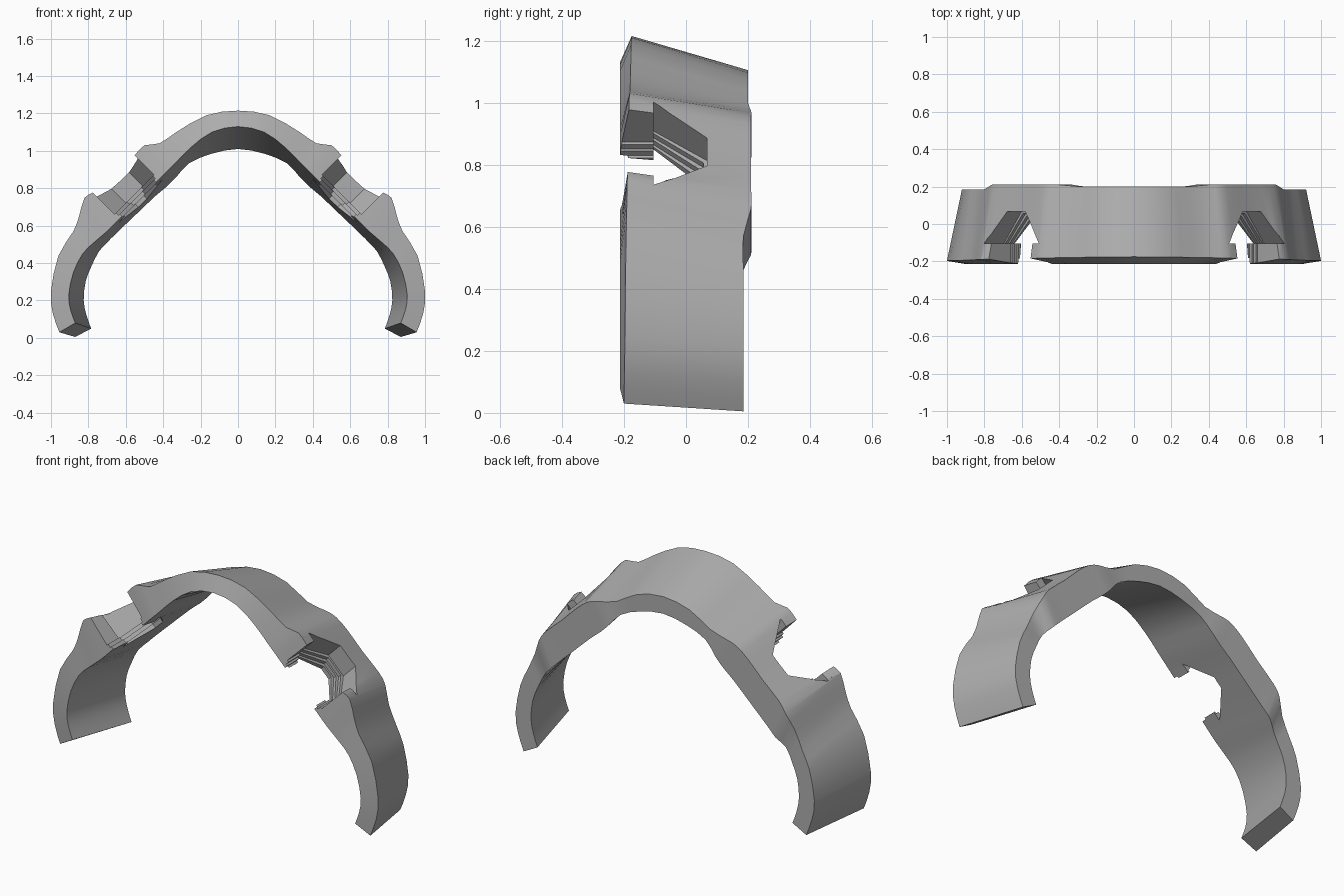
import bpy
import bmesh
from mathutils import Vector
from mathutils.geometry import normal

cube = bpy.data.objects.get("Cube")
if cube:
    bpy.data.objects.remove(cube, do_unlink=True)

grey = bpy.data.materials.new("mid grey")
grey.use_nodes = True
colour = (0.42, 0.42, 0.42, 1)
grey.diffuse_color = colour
grey.node_tree.nodes["Principled BSDF"].inputs["Base Color"].default_value = colour

# Half outlines from crown to foot, as (x, z): outer and inner rims, front and back
front_outer = [(0, 1.215), (.17, 1.19), (.33, 1.1), (.42, 1.04), (.5, 1.03),
               (.55, .98), (.66, .88), (.77, .78), (.82, .75), (.85, .65),
               (.88, .57), (.96, .44), (1, .25), (.99, .13), (.955, .03)]
front_inner = [(0, 1.13), (.14, 1.1), (.25, 1.02), (.33, .94), (.38, .89),
               (.44, .83), (.54, .73), (.64, .63), (.7, .57), (.77, .51),
               (.83, .45), (.88, .35), (.905, .23), (.895, .15), (.87, .08)]
back_outer = [(0, 1.105), (.16, 1.075), (.29, 1), (.4, .975), (.46, .955),
              (.53, .9), (.62, .81), (.72, .72), (.76, .66), (.8, .57),
              (.845, .47), (.89, .37), (.92, .21), (.905, .1), (.87, .005)]
back_inner = [(0, 1.01), (.14, .985), (.26, .935), (.33, .86), (.38, .81),
              (.44, .76), (.54, .665), (.65, .56), (.7, .51), (.745, .46),
              (.785, .38), (.815, .3), (.825, .2), (.81, .12), (.785, .05)]


def back_depth(i):
    return .2 if i < 3 else .21 if i < 9 else .185


def rim(outline, depth):
    """Mirror a half outline at its depth and smooth it as a spline."""
    half = [Vector((x, depth(i), z)) for i, (x, z) in enumerate(outline)]
    full = [Vector((-p.x, p.y, p.z)) for p in reversed(half[1:])] + half
    path = []
    for i in range(len(full) - 1):
        a, b, c, d = (full[max(0, min(len(full) - 1, i + k))] for k in (-1, 0, 1, 2))
        middle = (b + c) * .5625 - (a + d) * .0625
        path += [b, middle]
    return path + [full[-1]]


def make_object(name, rings, closed_caps=True):
    """Loft equal rings of points into a closed solid."""
    bm = bmesh.new()
    loops = [[bm.verts.new(p) for p in ring] for ring in rings]
    for one, two in zip(loops, loops[1:]):
        for k in range(len(one)):
            j = (k + 1) % len(one)
            bm.faces.new((one[k], one[j], two[j], two[k]))
    bm.faces.new(loops[0])
    bm.faces.new(loops[-1])
    bmesh.ops.recalc_face_normals(bm, faces=bm.faces)
    mesh = bpy.data.meshes.new(name)
    bm.to_mesh(mesh)
    bm.free()
    mesh.materials.append(grey)
    obj = bpy.data.objects.new(name, mesh)
    bpy.context.collection.objects.link(obj)
    return obj


# Arched band, lofted across its four rims
rims = [rim(front_outer, lambda i: -.175 - .0018 * i),
        rim(front_inner, lambda i: -.213),
        rim(back_inner, back_depth),
        rim(back_outer, back_depth)]
band = make_object("arched_band", list(zip(*rims)))


def notch_ring(side, inset, height):
    """Hooked notch outline, laid square to the sloping shoulder."""
    half = [(.15, -.4), (.15, -.105), (.2, -.105), (.065, .068)]
    outline = [(w - inset, y - (inset if y > 0 else 0)) for w, y in half]
    outline += [(-w, y) for w, y in reversed(outline)]
    along = Vector((1, 0, -1)).normalized()
    out = Vector((1, 0, 1)).normalized()
    ring = []
    for w, y in outline:
        p = along * (w - .15) + out * height
        ring.append((side * p.x, y, p.z))
    return ring


# Notches cut in narrowing steps towards the inside of the band
bpy.context.view_layer.objects.active = band
band.select_set(True)
for side in (-1, 1):
    for step, floor in enumerate((.935, .915, .895, .6)):
        inset = step * .011
        cutter = make_object("notch_cutter", [notch_ring(side, inset, floor),
                                              notch_ring(side, inset, 1.3)])
        cutter.hide_render = True
        cut = band.modifiers.new("notch", "BOOLEAN")
        cut.operation = "DIFFERENCE"
        cut.solver = "EXACT"
        cut.object = cutter
        bpy.ops.object.modifier_apply(modifier=cut.name)
        bpy.data.objects.remove(cutter, do_unlink=True)

bpy.ops.object.shade_smooth_by_angle(angle=.5)
